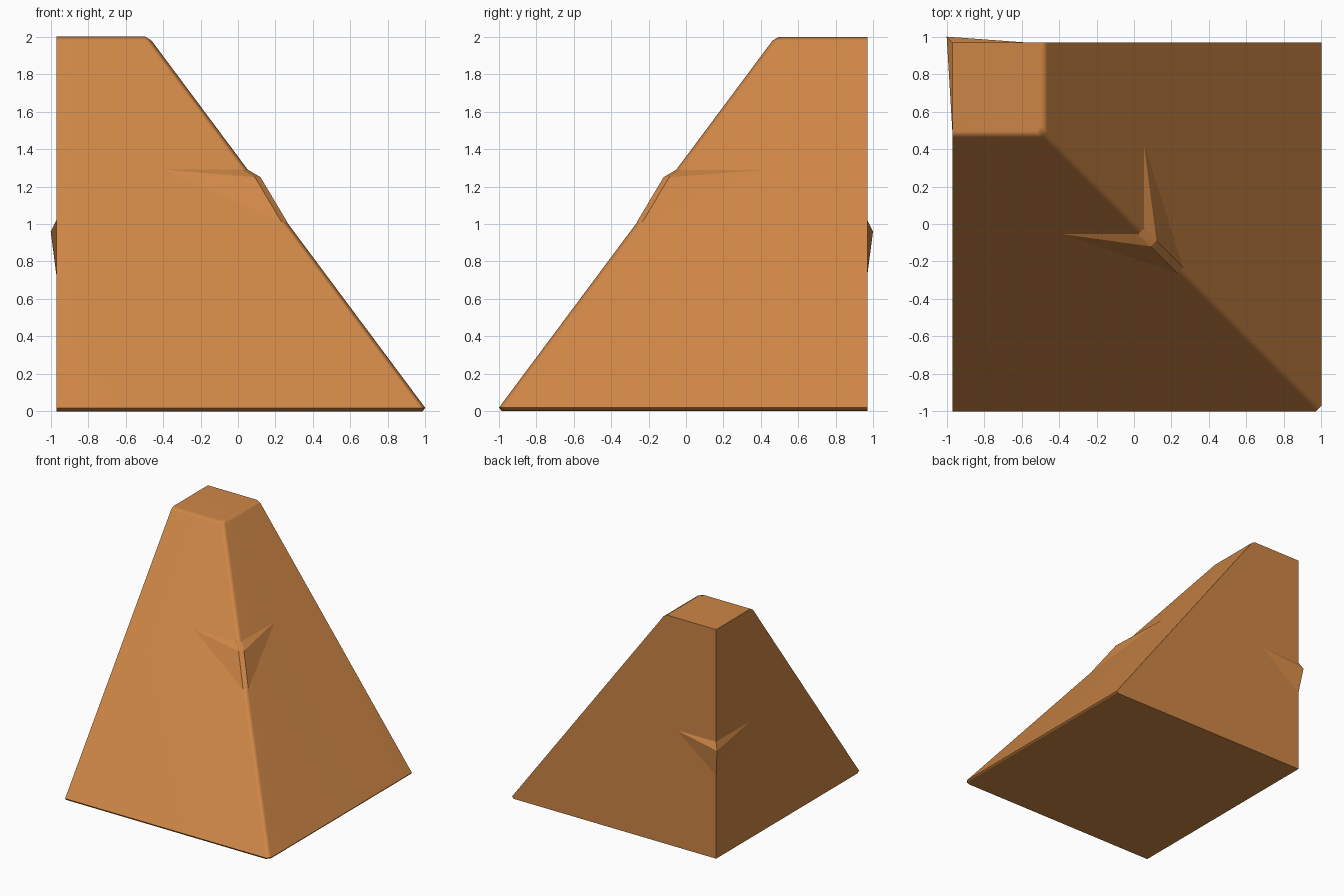
import bpy, bmesh, math

if "Cube" in bpy.data.objects:
    bpy.data.objects.remove(bpy.data.objects["Cube"])

clay = bpy.data.materials.new("orange clay")
clay.diffuse_color = (0.62, 0.24, 0.062, 1)
clay.use_nodes = True
clay.node_tree.nodes["Principled BSDF"].inputs["Base Color"].default_value = clay.diffuse_color


def make(name, verts, faces, smooth=False):
    me = bpy.data.meshes.new(name)
    me.from_pydata(verts, [], faces)
    bm = bmesh.new()
    bm.from_mesh(me)
    bmesh.ops.recalc_face_normals(bm, faces=bm.faces)
    bm.to_mesh(me)
    bm.free()
    me.materials.append(clay)
    ob = bpy.data.objects.new(name, me)
    bpy.context.collection.objects.link(ob)
    if smooth:
        bpy.ops.object.select_all(action='DESELECT')
        ob.select_set(True)
        bpy.context.view_layer.objects.active = ob
        bpy.ops.object.shade_smooth_by_angle(angle=math.radians(62))
        wn = ob.modifiers.new("flat face shading", 'WEIGHTED_NORMAL')
        wn.keep_sharp = True
    return ob


# Sloped corner block: lofted square rings, two upright back sides,
# chamfered front-right edge and softened top and base rims
W, C = 0.97, 0.03
rings = [(0, 0.985), (0.018, 1.0), (1.98, -0.462), (2.0, -0.495)]
verts = []
for z, f in rings:
    verts += [(-W, W, z), (-W, -f, z), (f - C, -f, z), (f, C - f, z), (f, W, z)]
faces = [tuple(range(5)), tuple(range(15, 20))]
for r in range(3):
    for i in range(5):
        j = (i + 1) % 5
        faces.append((r * 5 + i, r * 5 + j, r * 5 + 5 + j, r * 5 + 5 + i))
make("rock_slope", verts, faces, True)

# Chipped ledge wrapping the sloping front-right edge
ledge = [(-0.39, -0.053, 1.29), (0.02, -0.053, 1.29), (0.053, -0.02, 1.29),
         (0.053, 0.43, 1.29), (0.09, -0.12, 1.25), (0.12, -0.09, 1.25),
         (0.233, -0.263, 1.01), (0.263, -0.233, 1.01)]
make("front_ledge", ledge,
     [(0, 1, 4), (1, 2, 5, 4), (2, 3, 5), (0, 4, 6), (4, 5, 7, 6), (3, 7, 5),
      (0, 6, 1), (1, 6, 7, 2), (2, 7, 3)])

# Small chipped ledge on the upright back-left corner
make("back_ledge",
     [(-W, W, 1.02), (-0.59, W, 1.02), (-W, 0.5, 1.02), (-1, 1, 0.96), (-W, W, 0.73)],
     [(0, 1, 3), (0, 3, 2), (1, 4, 3), (2, 3, 4), (0, 4, 1), (0, 2, 4)])
